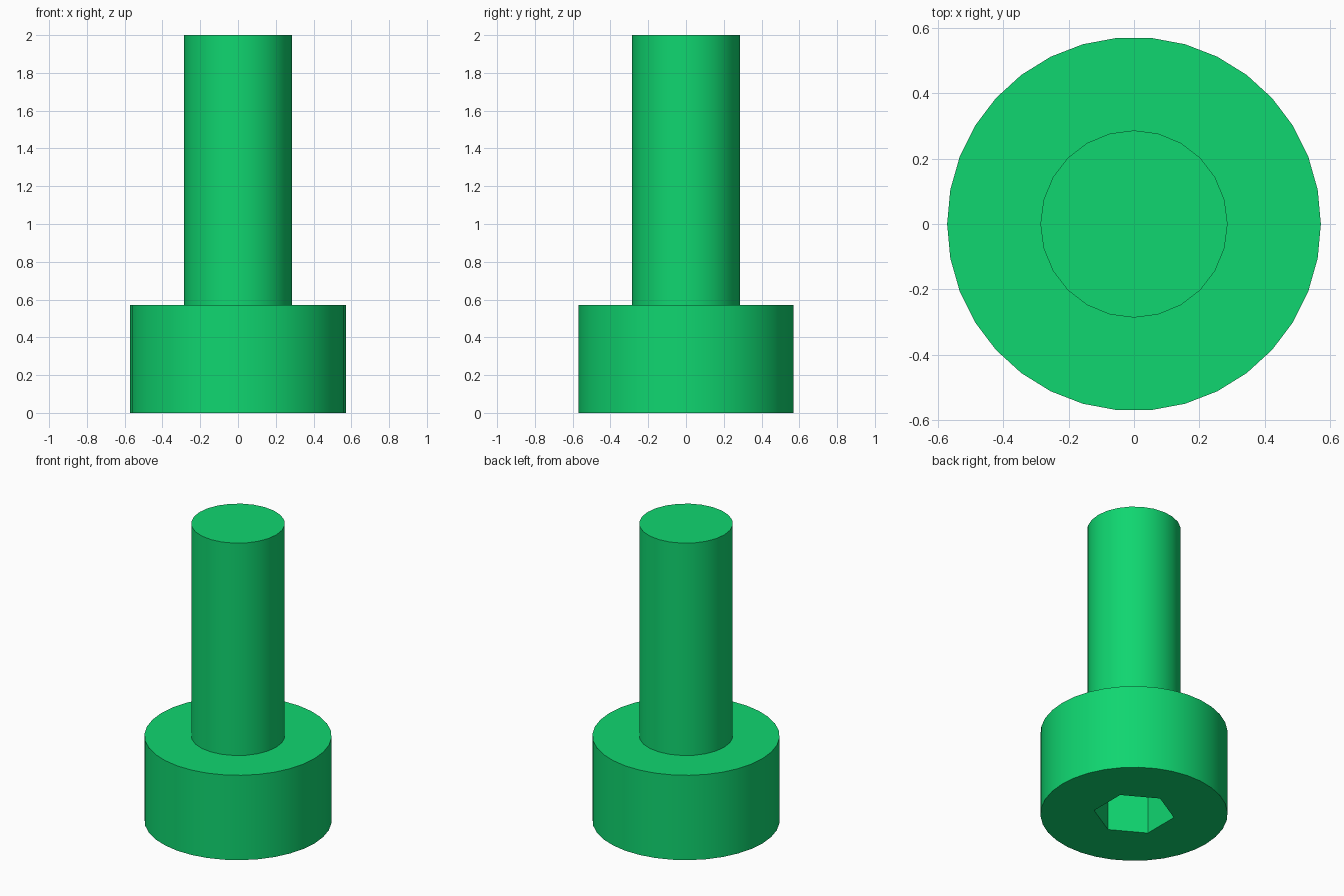
import bpy
import math

cube = bpy.data.objects.get("Cube")
if cube:
    bpy.data.objects.remove(cube, do_unlink=True)

HEAD_R, HEAD_H = 0.571, 0.571
SHAFT_R, TOTAL_H = 0.286, 2.0
SOCKET_R, SOCKET_DEPTH = 0.247, 0.286

green = bpy.data.materials.new("green")
green.use_nodes = True
colour = (0.005, 0.672, 0.162, 1.0)
green.diffuse_color = colour
bsdf = next(n for n in green.node_tree.nodes if n.type == 'BSDF_PRINCIPLED')
bsdf.inputs["Base Color"].default_value = colour


def prism(name, sides, radius, z0, z1):
    """Upright prism between two heights, with a corner on the x axis when sides is 34 or 24."""
    turn = math.pi / 2 if sides != 6 else 0
    bpy.ops.mesh.primitive_cylinder_add(
        vertices=sides, radius=radius, depth=z1 - z0,
        location=(0, 0, (z0 + z1) / 2), rotation=(0, 0, turn))
    obj = bpy.context.object
    obj.name = obj.data.name = name
    obj.data.materials.append(green)
    bpy.ops.object.transform_apply(location=True, rotation=True, scale=True)
    return obj


def smooth(obj):
    bpy.ops.object.select_all(action='DESELECT')
    obj.select_set(True)
    bpy.context.view_layer.objects.active = obj
    bpy.ops.object.shade_smooth_by_angle(angle=math.radians(30))


# Cylindrical head, standing at the bottom
head = prism("head", 34, HEAD_R, 0, HEAD_H)

# Hexagonal key socket cut into the underside
cutter = prism("socket_cutter", 6, SOCKET_R, -0.1, SOCKET_DEPTH)
cutter.hide_render = True
cut = head.modifiers.new("socket", 'BOOLEAN')
cut.operation = 'DIFFERENCE'
cut.solver = 'EXACT'
cut.object = cutter
bpy.context.view_layer.objects.active = head
bpy.ops.object.modifier_apply(modifier=cut.name)
bpy.data.objects.remove(cutter, do_unlink=True)
smooth(head)

# Plain shaft rising from the head
shaft = prism("shaft", 24, SHAFT_R, HEAD_H, TOTAL_H)
smooth(shaft)
